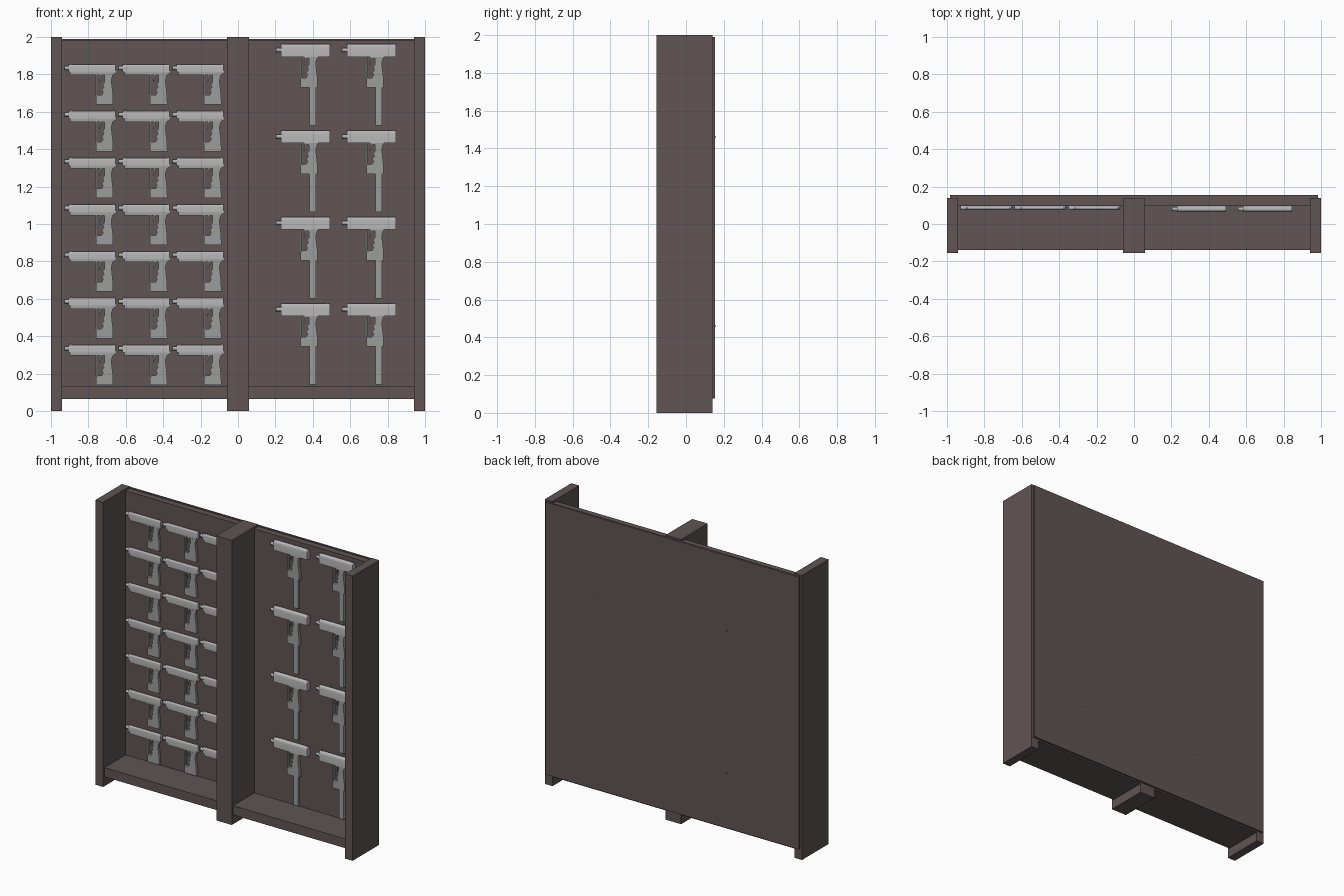
import bpy, bmesh, math

if "Cube" in bpy.data.objects:
    bpy.data.objects.remove(bpy.data.objects["Cube"])

def material(name, rgb):
    m = bpy.data.materials.new(name)
    m.diffuse_color = (*rgb, 1)
    m.use_nodes = True
    m.node_tree.nodes["Principled BSDF"].inputs["Base Color"].default_value = m.diffuse_color
    return m

WOOD = material("dark_wood", (0.115, 0.09, 0.087))
METAL = material("light_grey_metal", (0.47, 0.46, 0.46))
GRIP = material("grey_grip", (0.33, 0.34, 0.33))

def box(name, x0, x1, y0, y1, z0, z1):
    bm = bmesh.new()
    bmesh.ops.create_cube(bm, size=1)
    for v in bm.verts:
        v.co = (x1 if v.co.x > 0 else x0, y1 if v.co.y > 0 else y0, z1 if v.co.z > 0 else z0)
    me = bpy.data.meshes.new(name)
    bm.to_mesh(me)
    bm.free()
    me.materials.append(WOOD)
    ob = bpy.data.objects.new(name, me)
    bpy.context.collection.objects.link(ob)
    return ob

def prism(bm, ring_a, ring_b, mat):
    a = [bm.verts.new(p) for p in ring_a]
    b = [bm.verts.new(p) for p in ring_b]
    n = len(a)
    faces = [bm.faces.new(a), bm.faces.new(b[::-1])]
    faces += [bm.faces.new((a[i], b[i], b[(i + 1) % n], a[(i + 1) % n])) for i in range(n)]
    bmesh.ops.recalc_face_normals(bm, faces=faces)
    for f in faces:
        f.material_index = mat

def side(bm, pts, w, mat):
    # side profile (x, z) given a thickness across y
    prism(bm, [(x, -w, z) for x, z in pts], [(x, w, z) for x, z in pts], mat)

def along(bm, sec, x0, x1, mat):
    # cross-section (y, z) run along x
    prism(bm, [(x0, y, z) for y, z in sec], [(x1, y, z) for y, z in sec], mat)

def rect(x0, x1, z0, z1):
    return [(x0, z0), (x1, z0), (x1, z1), (x0, z1)]

def circle(r, z, n=12):
    return [(r * math.cos(2 * math.pi * i / n), z + r * math.sin(2 * math.pi * i / n)) for i in range(n)]

def arch(w, top, bottom, r):
    # upright section with a rounded top
    s = [(-w, bottom), (w, bottom)]
    return s + [(w * math.cos(math.pi * i / 8), top - r + r * math.sin(math.pi * i / 8)) for i in range(9)]

def lower_part(bm, w, top, dx):
    # grip with finger grooves, narrow waist and flared foot
    g = [(0.212, top), (0.258, top), (0.250, top - 0.03), (0.253, top - 0.06), (0.259, top - 0.11),
         (0.260, top - 0.16), (0.168, top - 0.16), (0.168, top - 0.11), (0.198, top - 0.108),
         (0.206, top - 0.094), (0.199, top - 0.08), (0.210, top - 0.066), (0.203, top - 0.052),
         (0.214, top - 0.038)]
    side(bm, [(x + dx, z) for x, z in g], w, 1)
    # trigger guard and trigger
    side(bm, rect(0.165 + dx, 0.173 + dx, top - 0.112, top), w * 0.6, 1)
    t = [(0.188, top), (0.199, top), (0.196, top - 0.022), (0.188, top - 0.04), (0.183, top - 0.038), (0.189, top - 0.02)]
    side(bm, [(x + dx, z) for x, z in t], w * 0.4, 1)

def finish(bm, name):
    me = bpy.data.meshes.new(name)
    bm.to_mesh(me)
    bm.free()
    me.materials.append(METAL)
    me.materials.append(GRIP)
    for p in me.polygons:
        p.use_smooth = True
    me.set_sharp_from_angle(angle=math.radians(35))
    return me

def short_piece():
    bm = bmesh.new()
    along(bm, circle(0.011, -0.023), 0, 0.03, 0)               # barrel
    along(bm, arch(0.010, -0.004, -0.045, 0.014), 0.02, 0.272, 0)  # slide
    along(bm, arch(0.008, -0.04, -0.062, 0.004), 0.03, 0.262, 1)   # frame
    side(bm, [(0.255, -0.04), (0.28, -0.036), (0.278, -0.05), (0.255, -0.062)], 0.006, 1)
    for x in (0.03, 0.258):                                    # sights
        side(bm, rect(x, x + 0.01, -0.008, 0.004), 0.003, 0)
    lower_part(bm, 0.009, -0.06, 0)
    return finish(bm, "pistol")

def long_piece():
    bm = bmesh.new()
    along(bm, circle(0.011, -0.032), 0, 0.03, 0)
    along(bm, arch(0.016, 0, -0.068, 0.018), 0.027, 0.29, 0)   # rounded receiver
    for x in (0.035, 0.27):
        side(bm, rect(x, x + 0.008, -0.004, 0.006), 0.003, 0)
    side(bm, rect(0.15, 0.225, -0.076, -0.066), 0.011, 1)
    lower_part(bm, 0.011, -0.072, -0.037)
    side(bm, rect(0.178, 0.214, -0.435, -0.225), 0.008, 1)     # long magazine
    return finish(bm, "machine_pistol")

# Rack: uprights, back boards, shelves
for n, s in (("left", -1), ("right", 1)):
    a, b = sorted((s * 1.0, s * 0.94))
    box(n + "_upright", a, b, -0.155, 0.14, 0, 2)
    a, b = sorted((s * 0.94, s * 0.06))
    box(n + "_shelf", a, b, -0.14, 0.14, 0.065, 0.13)
    box(n + "_inner_back_board", a, b, 0.096, 0.14, 0.13, 1.985)
box("centre_post", -0.06, 0.06, -0.155, 0.14, 0, 2)
box("outer_back_board", -0.985, 0.985, 0.14, 0.154, 0.075, 1.99)

# Small pins on the back
for x in (-0.42, 0.58):
    for z in (0.46, 1.46):
        box("back_pin", x - 0.005, x + 0.005, 0.15, 0.155, z - 0.005, z + 0.005)

# Displayed pieces, in two grids
def grid(name, me, cols, rows, x0, dx, y, z0, dz):
    for c in range(cols):
        for r in range(rows):
            ob = bpy.data.objects.new(name, me)
            ob.location = (x0 + c * dx, y, z0 - r * dz)
            bpy.context.collection.objects.link(ob)

grid("pistol", short_piece(), 3, 7, -0.927, 0.289, 0.086, 1.858, 0.25)
grid("machine_pistol", long_piece(), 2, 4, 0.203, 0.353, 0.080, 1.962, 0.462)
